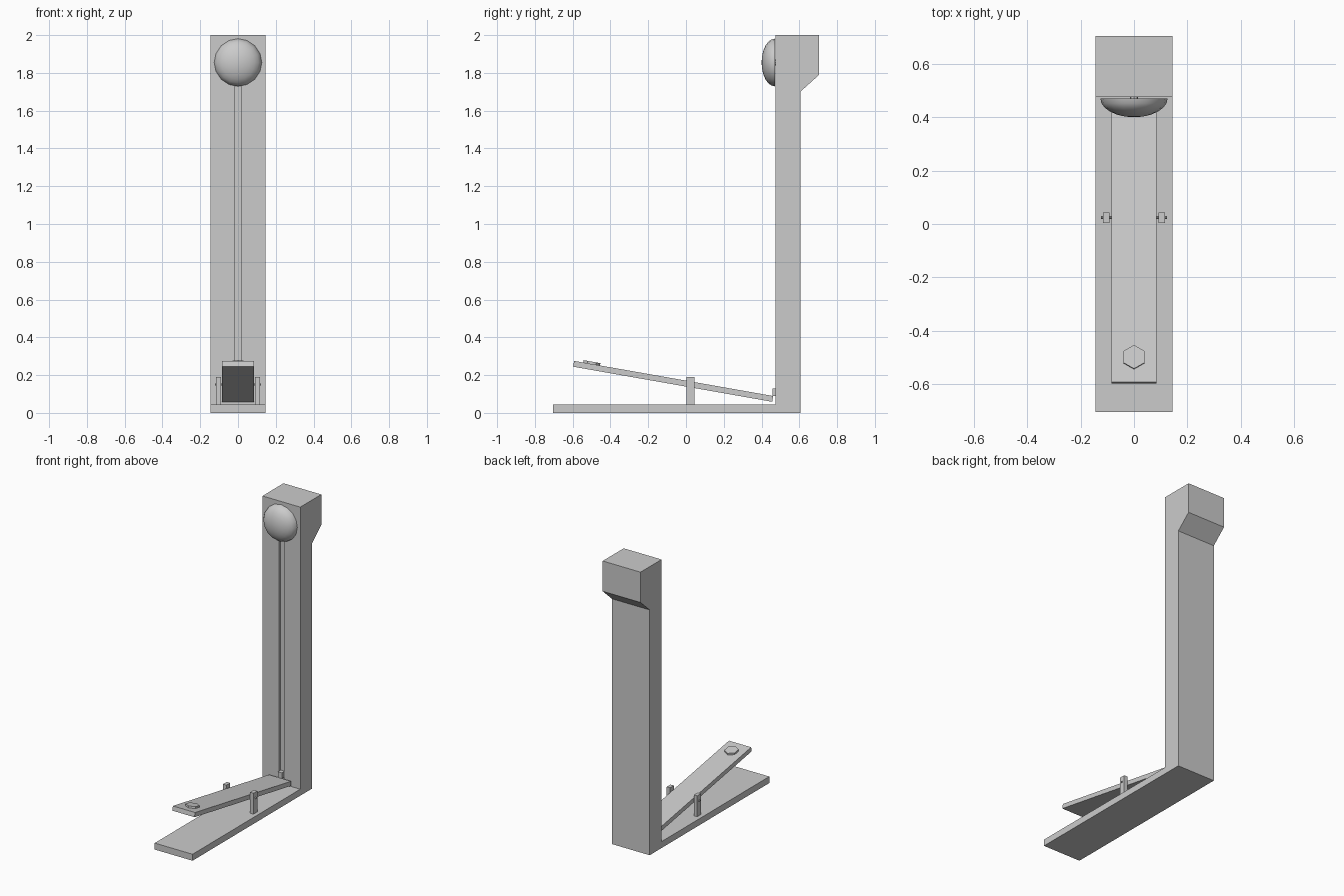
import bpy, bmesh
from math import radians, pi, sin, cos
from mathutils import Matrix, Vector

if "Cube" in bpy.data.objects:
    bpy.data.objects.remove(bpy.data.objects["Cube"])


def make_object(name, bm):
    bmesh.ops.recalc_face_normals(bm, faces=bm.faces)
    mesh = bpy.data.meshes.new(name)
    bm.to_mesh(mesh)
    bm.free()
    ob = bpy.data.objects.new(name, mesh)
    bpy.context.collection.objects.link(ob)
    return ob


def box(name, lo, hi):
    lo, hi = Vector(lo), Vector(hi)
    bm = bmesh.new()
    bmesh.ops.create_cube(bm, size=1)
    bmesh.ops.transform(bm, verts=bm.verts,
                        matrix=Matrix.Translation((lo + hi) / 2) @ Matrix.Diagonal((*(hi - lo), 1)))
    return make_object(name, bm)


def cylinder(name, radius, depth, matrix, sides):
    bm = bmesh.new()
    bmesh.ops.create_cone(bm, cap_ends=True, segments=sides, radius1=radius,
                          radius2=radius, depth=depth, matrix=matrix)
    return make_object(name, bm)


# Base, tower and overhanging head: one side profile extruded across x
profile = [(-0.705, 0), (0.605, 0), (0.605, 1.70), (0.705, 1.79), (0.705, 2.0),
           (0.475, 2.0), (0.475, 0.045), (-0.705, 0.045)]
bm = bmesh.new()
face = bm.faces.new([bm.verts.new((-0.145, y, z)) for y, z in profile])
ext = bmesh.ops.extrude_face_region(bm, geom=[face])
bmesh.ops.translate(bm, vec=(0.29, 0, 0),
                    verts=[v for v in ext["geom"] if isinstance(v, bmesh.types.BMVert)])
tower = make_object("base_and_tower", bm)

# Slider groove up the tower front
cutter = box("groove_cutter", (-0.019, 0.45, 0.075), (0.019, 0.49, 1.82))
cutter.hide_render = True
cutter.hide_viewport = True
cut = tower.modifiers.new("groove", "BOOLEAN")
cut.operation = "DIFFERENCE"
cut.solver = "EXACT"
cut.object = cutter

# Slider puck resting at the bottom of the groove
box("slider", (-0.015, 0.458, 0.09), (0.015, 0.488, 0.13))

# Tilted lever board and its hexagonal strike pad
tilt = Matrix.Translation((0, -0.068, 0.167)) @ Matrix.Rotation(radians(-10), 4, "X")
lever = box("lever_board", (-0.085, -0.535, -0.0155), (0.085, 0.535, 0.0155))
lever.data.transform(tilt)
cylinder("strike_pad", 0.045, 0.018,
         tilt @ Matrix.Translation((0, -0.441, 0.019)), 6)

# Pivot posts and axle
for side, label in ((-1, "left"), (1, "right")):
    xs = sorted((side * 0.091, side * 0.117))
    box("pivot_post_" + label, (xs[0], 0.003, 0.04), (xs[1], 0.044, 0.19))
cylinder("pivot_axle", 0.006, 0.246,
         Matrix.Translation((0, 0.024, 0.15)) @ Matrix.Rotation(pi / 2, 4, "Y"), 8)

# Domed bell: quarter ellipse spun about the y axis
SIDES, RINGS, RADIUS, DEPTH = 16, 6, 0.126, 0.07
bm = bmesh.new()
tip = bm.verts.new((0, 0.47 - DEPTH, 1.855))
rings = []
for i in range(RINGS):
    a = i / RINGS * pi / 2
    rings.append([bm.verts.new((RADIUS * cos(a) * cos(t), 0.47 - DEPTH * sin(a),
                                1.855 + RADIUS * cos(a) * sin(t)))
                  for t in (2 * pi * k / SIDES for k in range(SIDES))])
bm.faces.new(rings[0])
for k in range(SIDES):
    n = (k + 1) % SIDES
    for r0, r1 in zip(rings, rings[1:]):
        bm.faces.new((r0[k], r0[n], r1[n], r1[k]))
    bm.faces.new((rings[-1][k], rings[-1][n], tip))
bell = make_object("bell", bm)
bpy.context.view_layer.objects.active = bell
bell.select_set(True)
bpy.ops.object.shade_smooth_by_angle(angle=radians(40))

# Pin holding the bell off the tower
cylinder("bell_pin", 0.015, 0.04,
         Matrix.Translation((0, 0.48, 1.855)) @ Matrix.Rotation(pi / 2, 4, "X"), 8)
